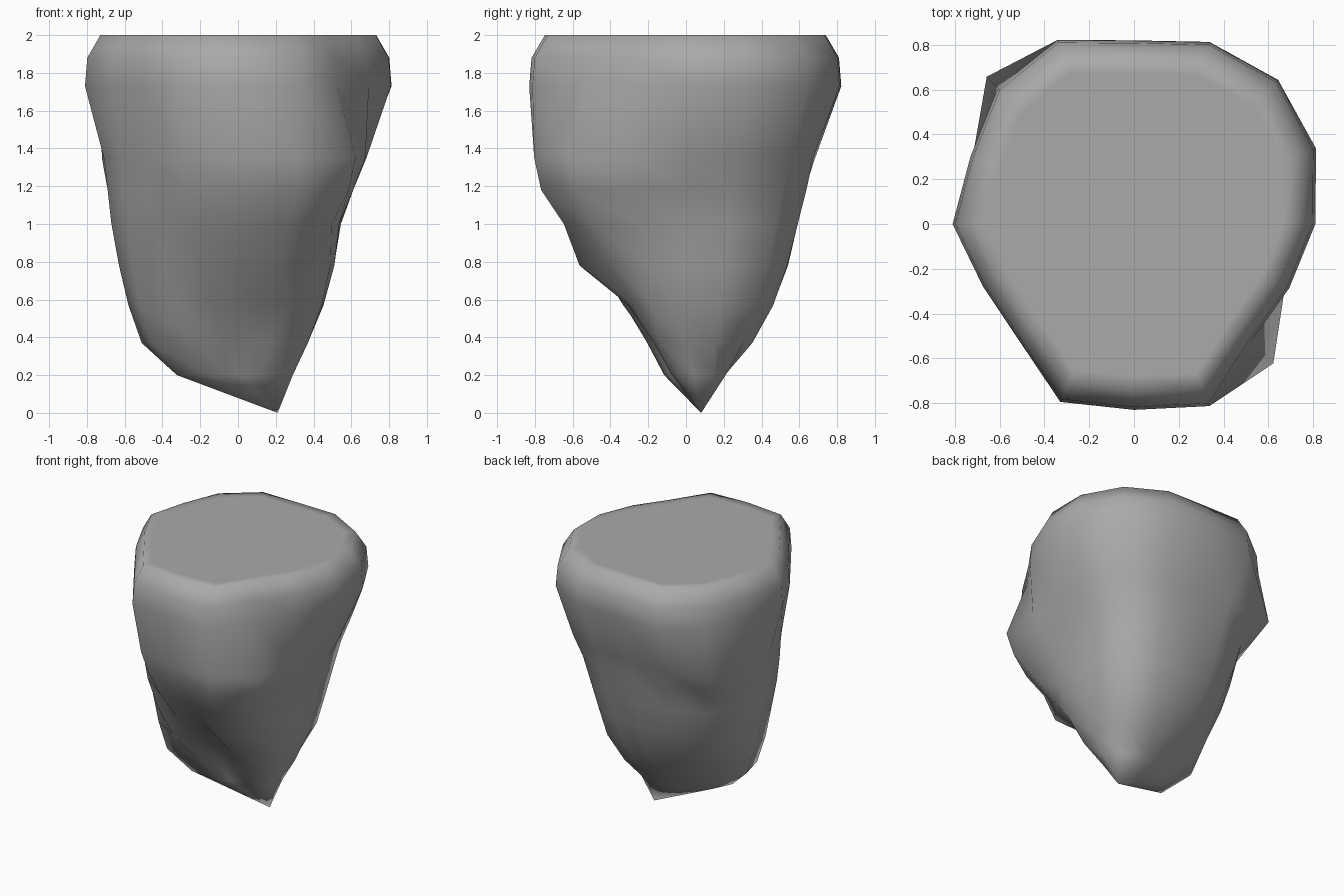
import bpy
import bmesh
import math

default_cube = bpy.data.objects.get("Cube")
if default_cube:
    bpy.data.objects.remove(default_cube, do_unlink=True)

# Stone material
stone = bpy.data.materials.new("grey_stone")
stone.use_nodes = True
colour = (0.4, 0.4, 0.4, 1)
stone.diffuse_color = colour
stone.node_tree.nodes["Principled BSDF"].inputs["Base Color"].default_value = colour

# Cross-section radii in hundredths, counter-clockwise from +x, keyed by height
rim_section = [81, 88, 91, 88, 82, 89, 86, 79, 81, 73, 73, 86, 83, 88, 74, 75]
body_sections = {
    1.35: [68, 72, 79, 73, 67, 74, 93, 78, 71, 67, 68, 79, 80, 87, 88, 73],
    1.18: [61, 64, 72, 69, 63, 68, 74, 72, 69, 66, 66, 73, 75, 83, 83, 66],
    1.0: [54, 59, 67, 64, 59, 64, 69, 69, 67, 64, 63, 64, 63, 70, 70, 58],
    0.78: [51, 55, 61, 58, 54, 57, 61, 62, 63, 60, 56, 50, 45, 61, 54, 53],
    0.57: [45, 49, 55, 50, 46, 47, 49, 53, 58, 56, 46, 36, 29, 33, 40, 48],
    0.37: [37, 40, 43, 38, 34, 33, 35, 42, 51, 50, 29, 20, 16, 17, 24, 36],
    0.2: [29, 29, 24, 18, 15, 14, 14, 17, 26, 35, 22, 16, 12, 11, 16, 25],
}


def add_ring(bm, height, radii, scale=1.0, shift_y=0.0):
    """One closed cross-section of the boulder."""
    ring = []
    for i, radius in enumerate(radii):
        angle = math.tau * i / len(radii)
        reach = radius / 100 * scale
        ring.append(bm.verts.new((reach * math.cos(angle),
                                  reach * math.sin(angle) + shift_y, height)))
    return ring


def bridge(bm, upper, lower):
    """Side faces between two neighbouring cross-sections."""
    count = len(upper)
    for i in range(count):
        j = (i + 1) % count
        bm.faces.new((upper[i], lower[i], lower[j], upper[j]))


bm = bmesh.new()

# Flat top and rounded rim
rings = [add_ring(bm, 2.0, rim_section, 0.82),
         add_ring(bm, 2.0, rim_section, 0.9),
         add_ring(bm, 1.88, rim_section, 0.985),
         add_ring(bm, 1.73, rim_section)]
bm.faces.new(rings[0])

# Tapering body with the front overhang and the lower keel
for height, radii in body_sections.items():
    rings.append(add_ring(bm, height, radii, shift_y=0.04 if height < 0.3 else 0.0))
for upper, lower in zip(rings, rings[1:]):
    bridge(bm, upper, lower)

# Pointed foot
tip = bm.verts.new((0.21, 0.08, 0))
last = rings[-1]
for i in range(len(last)):
    bm.faces.new((last[i], tip, last[(i + 1) % len(last)]))

bmesh.ops.recalc_face_normals(bm, faces=bm.faces)
mesh = bpy.data.meshes.new("boulder")
bm.to_mesh(mesh)
bm.free()
mesh.materials.append(stone)

boulder = bpy.data.objects.new("boulder", mesh)
bpy.context.scene.collection.objects.link(boulder)
bpy.ops.object.select_all(action="DESELECT")
boulder.select_set(True)
bpy.context.view_layer.objects.active = boulder
bpy.ops.object.shade_smooth_by_angle(angle=math.radians(75))
